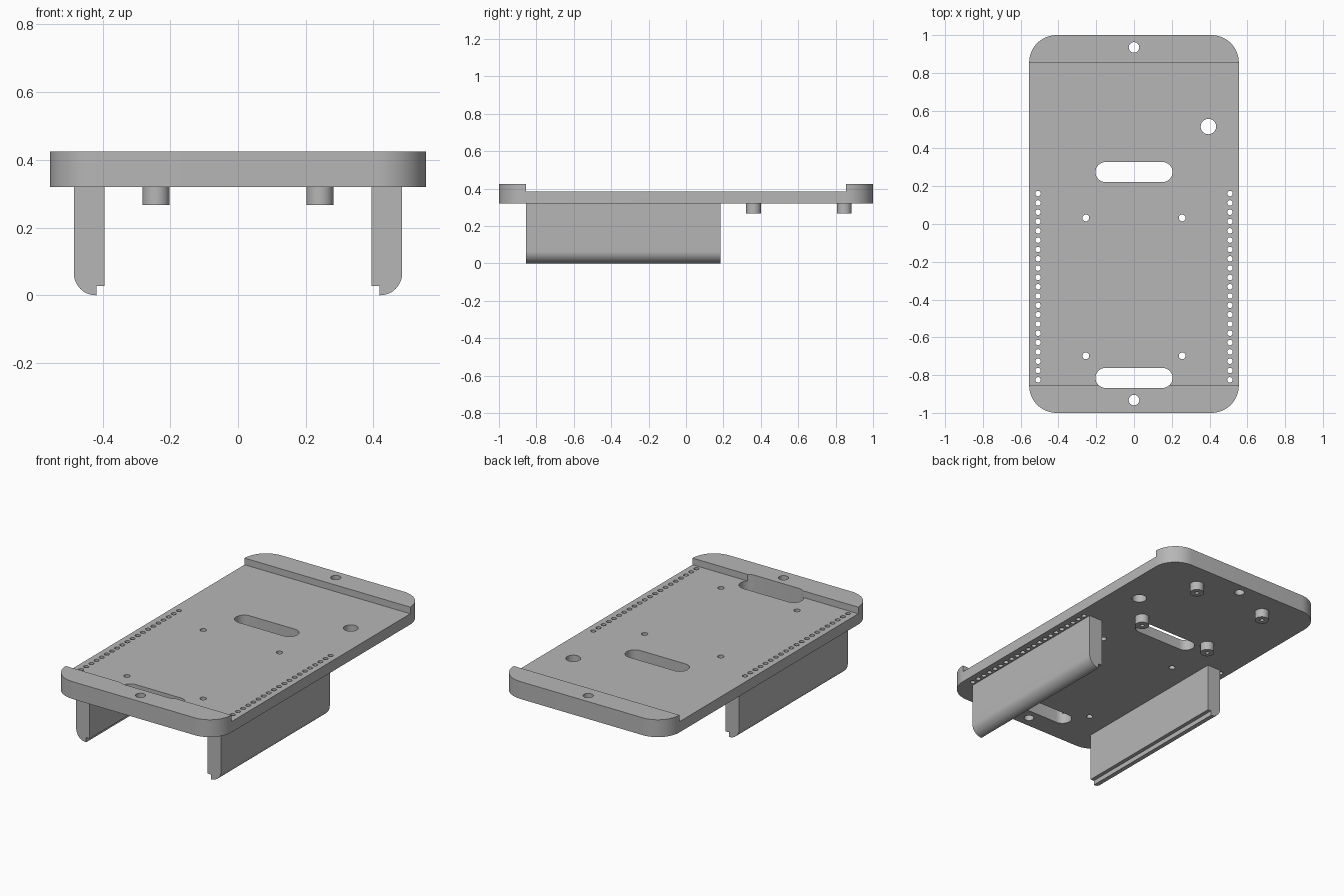
import bpy
import bmesh
from math import pi, cos, sin, radians
from mathutils import Matrix

if "Cube" in bpy.data.objects:
    bpy.data.objects.remove(bpy.data.objects["Cube"], do_unlink=True)

HALF_W, HALF_L, CORNER = 0.555, 1.0, 0.145
BASE, DECK, RIM = 0.32, 0.385, 0.425
STEP = 0.855

grey = bpy.data.materials.new("plain grey")
grey.use_nodes = True
grey.diffuse_color = (0.47, 0.47, 0.47, 1)
grey.node_tree.nodes["Principled BSDF"].inputs["Base Color"].default_value = grey.diffuse_color


def arc(cx, cy, r, start, end, n):
    """Points along an arc, angles in degrees."""
    angles = [radians(start + (end - start) * i / n) for i in range(n + 1)]
    return [(cx + r * cos(a), cy + r * sin(a)) for a in angles]


def prism(bm, outline, low, high, place=lambda u, v, w: (u, v, w)):
    """Extrude a closed outline between two levels."""
    rings = [[bm.verts.new(place(u, v, w)) for u, v in outline] for w in (low, high)]
    bm.faces.new(rings[0])
    bm.faces.new(rings[1])
    n = len(outline)
    for i in range(n):
        j = (i + 1) % n
        bm.faces.new((rings[0][i], rings[0][j], rings[1][j], rings[1][i]))


def make(name, bm):
    bmesh.ops.recalc_face_normals(bm, faces=bm.faces)
    mesh = bpy.data.meshes.new(name)
    bm.to_mesh(mesh)
    bm.free()
    mesh.materials.append(grey)
    ob = bpy.data.objects.new(name, mesh)
    bpy.context.collection.objects.link(ob)
    return ob


def smooth(ob):
    bpy.ops.object.select_all(action='DESELECT')
    ob.select_set(True)
    bpy.context.view_layer.objects.active = ob
    bpy.ops.object.shade_smooth_by_angle(angle=radians(30))


def cut(ob, cutter):
    """Subtract the cutter, apply the result and remove the cutter."""
    cutter.hide_render = True
    mod = ob.modifiers.new("cut", 'BOOLEAN')
    mod.operation, mod.solver, mod.object = 'DIFFERENCE', 'EXACT', cutter
    bpy.ops.object.select_all(action='DESELECT')
    ob.select_set(True)
    bpy.context.view_layer.objects.active = ob
    bpy.ops.object.modifier_apply(modifier=mod.name)
    bpy.data.objects.remove(cutter, do_unlink=True)


# Plate with rounded corners and raised ends
bm = bmesh.new()
outline = []
for sx, sy, start in ((1, 1, 0), (-1, 1, 90), (-1, -1, 180), (1, -1, 270)):
    outline += arc(sx * (HALF_W - CORNER), sy * (HALF_L - CORNER), CORNER, start, start + 90, 16)
prism(bm, outline, BASE, RIM)
plate = make("plate", bm)

# Lowered deck between the raised ends
bm = bmesh.new()
prism(bm, [(-1, -STEP), (1, -STEP), (1, STEP), (-1, STEP)], DECK, RIM + 0.1)
cut(plate, make("deck_cutter", bm))

# Round holes and slots through the plate
bm = bmesh.new()


def hole(x, y, r, n=24):
    prism(bm, arc(x, y, r, 0, 360, n)[:-1], BASE - 0.1, RIM + 0.1)


hole(0, 0.935, 0.028)
hole(0, -0.932, 0.028)
hole(0.394, 0.516, 0.041, 32)
for x in (-0.255, 0.255):
    for y in (0.032, -0.698):
        hole(x, y, 0.018)
for x in (-0.508, 0.508):
    for i in range(21):
        hole(x, 0.161 - i * 0.0493, 0.0145, 16)
for y in (0.275, -0.815):
    slot = arc(0.151, y, 0.053, -90, 90, 16) + arc(-0.151, y, 0.053, 90, 270, 16)
    prism(bm, slot, BASE - 0.1, RIM + 0.1)
cut(plate, make("hole_cutter", bm))
smooth(plate)

# Side rails with a rounded outer foot and a notch inside
rail = [(0.395, BASE), (0.395, 0.028), (0.418, 0.028), (0.418, 0)]
rail += arc(0.42, 0.065, 0.065, -90, 0, 12) + [(0.485, BASE)]
for name, side in (("left_rail", 1), ("right_rail", -1)):
    bm = bmesh.new()
    prism(bm, rail, -STEP, 0.185, lambda u, v, w: (side * u, w, v))
    smooth(make(name, bm))

# Hollow standoffs under the plate
profile = [(0, 0.31), (0.012, 0.31), (0.012, 0.267), (0.04, 0.267), (0.04, BASE), (0, BASE)]
for row, y in (("front", 0.361), ("back", 0.846)):
    for side, x in (("left", 0.242), ("right", -0.242)):
        bm = bmesh.new()
        verts = [bm.verts.new((r, 0, z)) for r, z in profile]
        edges = [bm.edges.new(pair) for pair in zip(verts, verts[1:])]
        bmesh.ops.spin(bm, geom=verts + edges, cent=(0, 0, 0), axis=(0, 0, 1),
                       angle=2 * pi, steps=32)
        bmesh.ops.remove_doubles(bm, verts=bm.verts, dist=0.0005)
        bm.transform(Matrix.Translation((x, y, 0)))
        smooth(make(f"{row}_{side}_standoff", bm))
